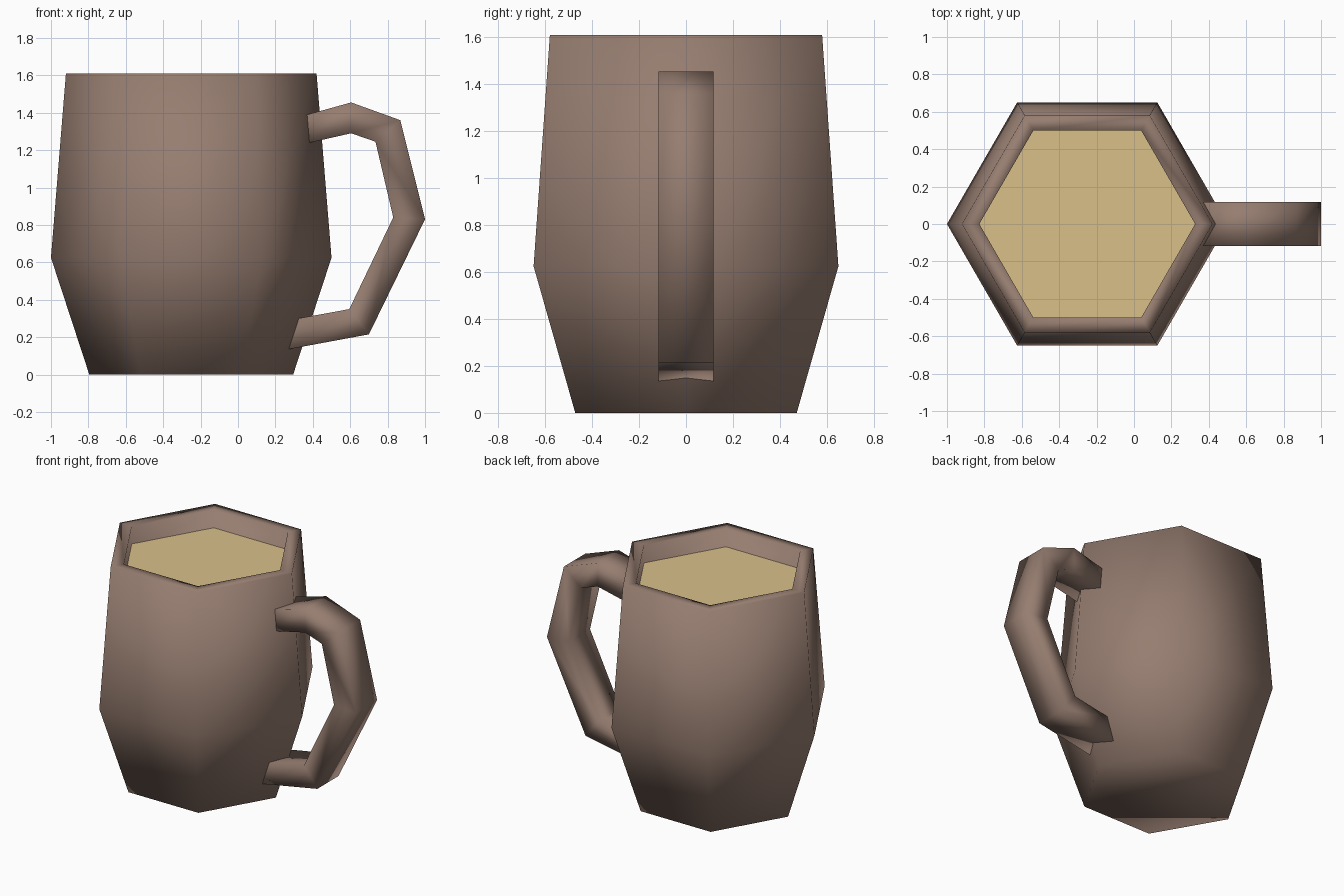
import bpy, bmesh, math

if "Cube" in bpy.data.objects:
    bpy.data.objects.remove(bpy.data.objects["Cube"])

CUP_X = -0.25      # cup axis
SIDES = 6


def material(name, rgb):
    m = bpy.data.materials.new(name)
    m.diffuse_color = (*rgb, 1)
    m.use_nodes = True
    m.node_tree.nodes["Principled BSDF"].inputs["Base Color"].default_value = m.diffuse_color
    return m


def finish(name, bm, mat, smooth=True):
    bmesh.ops.recalc_face_normals(bm, faces=bm.faces[:])
    me = bpy.data.meshes.new(name)
    bm.to_mesh(me)
    bm.free()
    me.materials.append(mat)
    for p in me.polygons:
        p.use_smooth = smooth
    ob = bpy.data.objects.new(name, me)
    bpy.context.collection.objects.link(ob)
    return ob


def loft(bm, rings):
    """Skin a list of vertex rings and cap both ends."""
    n = len(rings[0])
    for a, b in zip(rings, rings[1:]):
        for i in range(n):
            j = (i + 1) % n
            bm.faces.new((a[i], a[j], b[j], b[i]))
    bm.faces.new(rings[0])
    bm.faces.new(rings[-1])


def hexagon(bm, r, z):
    angles = [math.tau * i / SIDES for i in range(SIDES)]
    return [bm.verts.new((CUP_X + r * math.cos(a), r * math.sin(a), z)) for a in angles]


brown = material("mug_brown", (0.305, 0.205, 0.162))
gold = material("drink_gold", (0.70, 0.53, 0.255))

# Cup body: outer wall, flat rim, inner wall, floor under the drink
bm = bmesh.new()
profile = [(0.545, 0), (0.75, 0.625), (0.67, 1.61), (0.577, 1.61), (0.577, 1.42)]
loft(bm, [hexagon(bm, r, z) for r, z in profile])
finish("cup_body", bm, brown)

# Drink surface
bm = bmesh.new()
bm.faces.new(hexagon(bm, 0.577, 1.485))
finish("drink", bm, gold, smooth=False)

# Handle: box section following outer and inner outlines, ends sunk in the wall
outer = [(0.36, 1.387), (0.605, 1.455), (0.868, 1.36), (1.0, 0.83), (0.70, 0.215), (0.268, 0.135)]
inner = [(0.375, 1.238), (0.605, 1.29), (0.735, 1.245), (0.83, 0.84), (0.595, 0.35), (0.322, 0.30)]
W = 0.118
bm = bmesh.new()
rings = []
for (xo, zo), (xi, zi) in zip(outer, inner):
    corners = [(xo, -W, zo), (xo, W, zo), (xi, W, zi), (xi, -W, zi)]
    rings.append([bm.verts.new(c) for c in corners])
loft(bm, rings)
finish("handle", bm, brown)
